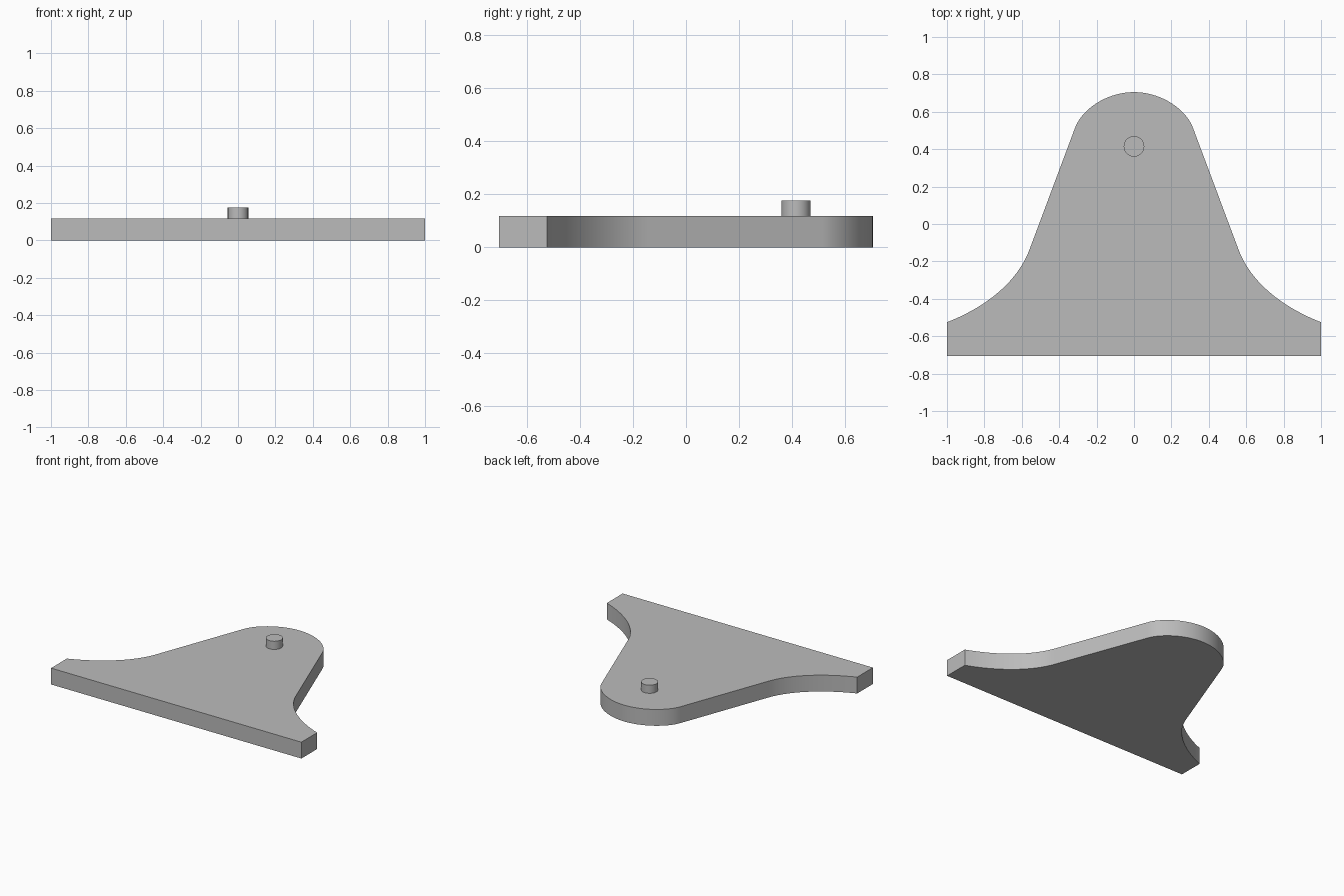
import bpy, bmesh, math
from mathutils import Vector, Matrix
from mathutils.geometry import interpolate_bezier

cube = bpy.data.objects.get("Cube")
if cube:
    bpy.data.objects.remove(cube, do_unlink=True)

THICK, PEG_TOP = 0.118, 0.177

grey = bpy.data.materials.new("plain_grey")
grey.use_nodes = True
grey.diffuse_color = (0.5, 0.5, 0.5, 1)
grey.node_tree.nodes["Principled BSDF"].inputs["Base Color"].default_value = grey.diffuse_color


def add_part(name, bm):
    """Turn a bmesh into a grey part with smooth curves and sharp rims."""
    bmesh.ops.recalc_face_normals(bm, faces=bm.faces)
    mesh = bpy.data.meshes.new(name)
    bm.to_mesh(mesh)
    bm.free()
    obj = bpy.data.objects.new(name, mesh)
    bpy.context.collection.objects.link(obj)
    mesh.materials.append(grey)
    bpy.ops.object.select_all(action='DESELECT')
    obj.select_set(True)
    bpy.context.view_layer.objects.active = obj
    bpy.ops.object.shade_smooth_by_angle(angle=math.radians(30))
    return obj


def curve(*points):
    return interpolate_bezier(*[Vector((x, y, 0)) for x, y in points], 20)


# Base plate: half outline from the straight front edge to the rounded back
half = [Vector((1, -0.705, 0))]
half += curve((1, -0.525), (0.78, -0.44), (0.62, -0.30), (0.56, -0.14))
half += curve((0.315, 0.515), (0.28, 0.61), (0.15, 0.705), (0, 0.705))
mirrored = [Vector((-p.x, p.y, 0)) for p in reversed(half[:-1])]

bm = bmesh.new()
face = bm.faces.new([bm.verts.new(p) for p in half + mirrored])
side = bmesh.ops.extrude_face_region(bm, geom=[face])
top = [v for v in side["geom"] if isinstance(v, bmesh.types.BMVert)]
bmesh.ops.translate(bm, verts=top, vec=(0, 0, THICK))
add_part("base_plate", bm)

# Small round peg standing near the rounded end
bm = bmesh.new()
bmesh.ops.create_cone(
    bm, cap_ends=True, segments=40, radius1=0.055, radius2=0.055,
    depth=PEG_TOP - THICK,
    matrix=Matrix.Translation((0, 0.415, (PEG_TOP + THICK) / 2)))
add_part("peg", bm)
